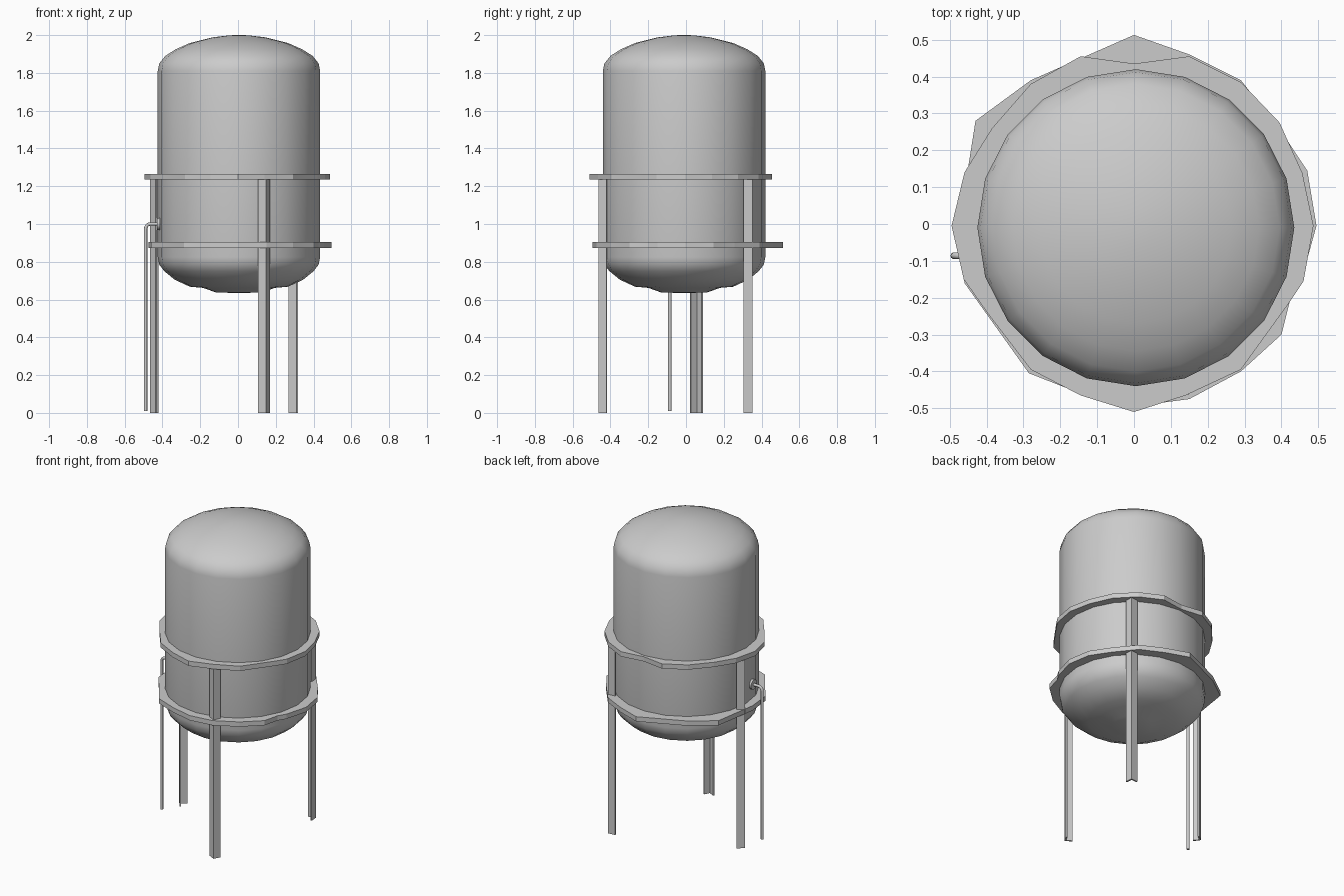
import bpy, bmesh
from math import sin, cos, pi, radians, atan2
from mathutils import Vector

if "Cube" in bpy.data.objects:
    bpy.data.objects.remove(bpy.data.objects["Cube"])

CX, CY = 0.005, -0.01   # tank axis
SIDES = 20


def make_object(name, verts, faces, smooth=None):
    me = bpy.data.meshes.new(name)
    me.from_pydata(verts, [], faces)
    bm = bmesh.new()
    bm.from_mesh(me)
    bmesh.ops.remove_doubles(bm, verts=bm.verts, dist=1e-5)
    bmesh.ops.recalc_face_normals(bm, faces=bm.faces)
    bm.to_mesh(me)
    bm.free()
    ob = bpy.data.objects.new(name, me)
    bpy.context.collection.objects.link(ob)
    if smooth:
        bpy.ops.object.select_all(action='DESELECT')
        bpy.context.view_layer.objects.active = ob
        ob.select_set(True)
        bpy.ops.object.shade_smooth_by_angle(angle=radians(smooth))
    return ob


def lathe(name, profile):
    """Revolve (radius, z) pairs around the tank axis."""
    verts = [(CX + r * cos(2 * pi * k / SIDES), CY + r * sin(2 * pi * k / SIDES), z)
             for r, z in profile for k in range(SIDES)]
    faces = []
    for i in range(len(profile) - 1):
        for k in range(SIDES):
            a, b = i * SIDES + k, i * SIDES + (k + 1) % SIDES
            faces.append((a, b, b + SIDES, a + SIDES))
    return make_object(name, verts, faces, 40)


def prism(name, outline, z0, z1):
    """Closed outline extruded straight up."""
    n = len(outline)
    verts = [(x, y, z) for z in (z0, z1) for x, y in outline]
    faces = [(i, (i + 1) % n, n + (i + 1) % n, n + i) for i in range(n)]
    faces += [tuple(range(n)), tuple(range(n, 2 * n))]
    return make_object(name, verts, faces)


def band(name, outline, z0, z1, inner=0.42):
    """Flat ring: irregular outer edge, round inner edge."""
    n = len(outline)
    hole = []
    for x, y in outline:
        a = atan2(y - CY, x - CX)
        hole.append((CX + inner * cos(a), CY + inner * sin(a)))
    verts = [(x, y, z) for z in (z0, z1) for loop in (outline, hole) for x, y in loop]
    faces = []
    for i in range(n):
        j = (i + 1) % n
        loops = [0, n, 3 * n, 2 * n]
        for s in range(4):
            p, q = loops[s], loops[(s + 1) % 4]
            faces.append((p + i, p + j, q + j, q + i))
    return make_object(name, verts, faces)


# Tank shell with domed top and dished bottom
lathe("tank_body", [
    (0, 0.635), (0.12, 0.637), (0.19, 0.662), (0.26, 0.668), (0.34, 0.705),
    (0.395, 0.75), (0.422, 0.785), (0.43, 0.825),
    (0.43, 1.81), (0.422, 1.85), (0.39, 1.89), (0.335, 1.925),
    (0.26, 1.958), (0.14, 1.988), (0.05, 1.999), (0, 2.0)])

# Two support rings with uneven outer edges
band("upper_ring", [
    (0.487, -0.005), (0.457, 0.138), (0.395, 0.275), (0.29, 0.385), (0.15, 0.455),
    (0, 0.435), (-0.145, 0.455), (-0.28, 0.38), (-0.385, 0.26), (-0.46, 0.14),
    (-0.495, -0.005), (-0.462, -0.15), (-0.395, -0.245), (-0.28, -0.395),
    (-0.145, -0.465), (0, -0.51), (0.14, -0.465), (0.29, -0.395),
    (0.42, -0.215), (0.46, -0.155)], 1.235, 1.266)
band("lower_ring", [
    (0.495, -0.005), (0.47, 0.145), (0.395, 0.258), (0.29, 0.39), (0.15, 0.46),
    (0, 0.513), (-0.28, 0.39), (-0.43, 0.28), (-0.475, -0.005), (-0.46, -0.16),
    (-0.285, -0.405), (-0.145, -0.46), (0, -0.495), (0.15, -0.475),
    (0.29, -0.4), (0.4, -0.3), (0.425, -0.2), (0.455, -0.15)], 0.874, 0.905)

# Three angle-iron legs, corner pointing outward
LEG, T = 0.048, 0.009
section = [(0, 0), (-LEG, 0), (-LEG, -T), (-T, -T), (-T, -LEG), (0, -LEG)]
for name, deg in (("back_leg", 49.5), ("left_leg", 171.5), ("front_leg", -72.5)):
    a = radians(deg)
    t = a - pi / 4
    ax, ay = CX + 0.476 * cos(a), CY + 0.476 * sin(a)
    prism(name, [(ax + u * cos(t) - v * sin(t), ay + u * sin(t) + v * cos(t))
                 for u, v in section], 0, 1.236)

# Drain pipe: round tube swept along an elbow path in the XZ plane
PX, PY, PZ, R, B = -0.489, -0.086, 1.0, 0.009, 0.025
path = [Vector((PX, PY, 0.01))]
path += [Vector((PX + B - B * cos(k * pi / 8), PY, PZ - B + B * sin(k * pi / 8)))
         for k in range(5)]
path.append(Vector((-0.41, PY, PZ)))
N = 10
verts, faces = [], []
for i, p in enumerate(path):
    d = (path[min(i + 1, len(path) - 1)] - path[max(i - 1, 0)])
    if i == 1:
        d = Vector((0, 0, 1))
    d.normalize()
    side = Vector((d.z, 0, -d.x))
    for k in range(N):
        c = 2 * pi * k / N
        verts.append(p + R * (cos(c) * side + sin(c) * Vector((0, 1, 0))))
for i in range(len(path) - 1):
    for k in range(N):
        a, b = i * N + k, i * N + (k + 1) % N
        faces.append((a, b, b + N, a + N))
faces += [tuple(range(N)), tuple(range(len(verts) - N, len(verts)))]
make_object("drain_pipe", verts, faces, 40)

# Round flange where the pipe meets the tank
bpy.ops.mesh.primitive_cylinder_add(vertices=16, radius=0.031, depth=0.018,
                                    location=(-0.421, PY, PZ), rotation=(0, pi / 2, 0))
bpy.context.object.name = "pipe_flange"
bpy.ops.object.shade_smooth_by_angle(angle=radians(40))
